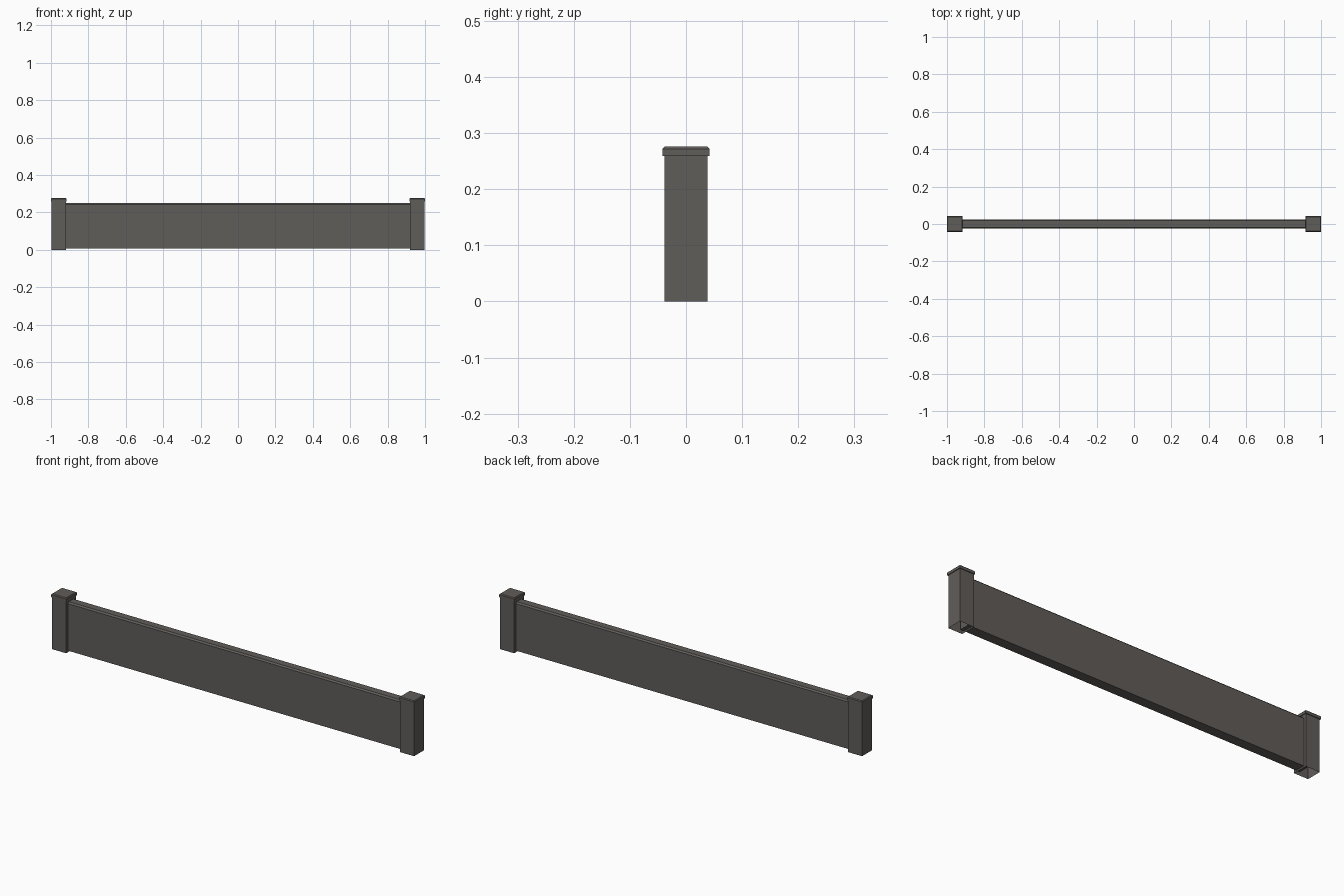
import bpy, bmesh

if "Cube" in bpy.data.objects:
    bpy.data.objects.remove(bpy.data.objects["Cube"])

# One flat colour for the whole barrier
mat = bpy.data.materials.new("dark warm grey")
mat.diffuse_color = (0.118, 0.109, 0.101, 1)
mat.use_nodes = True
mat.node_tree.nodes["Principled BSDF"].inputs["Base Color"].default_value = mat.diffuse_color


def box(name, x, y, z, chamfer=0.0, open_bottom=False):
    """Box from (min, max) ranges, with chamfered top rim and optional open bottom."""
    bm = bmesh.new()
    bmesh.ops.create_cube(bm, size=1)
    for v in bm.verts:
        for i, (lo, hi) in enumerate((x, y, z)):
            v.co[i] = hi if v.co[i] > 0 else lo
    if chamfer:
        rim = [e for e in bm.edges if all(v.co.z == max(w.co.z for w in bm.verts) for v in e.verts)]
        bmesh.ops.bevel(bm, geom=rim, offset=chamfer, segments=1, affect='EDGES')
    if open_bottom:
        bm.normal_update()
        bmesh.ops.delete(bm, geom=[f for f in bm.faces if f.normal.z < -0.9], context='FACES_ONLY')
    me = bpy.data.meshes.new(name)
    bm.to_mesh(me)
    bm.free()
    me.materials.append(mat)
    ob = bpy.data.objects.new(name, me)
    bpy.context.collection.objects.link(ob)
    return ob


# Posts, hollow underneath, with chamfered caps
for side, c in (("left", -0.958), ("right", 0.958)):
    box(side + "_post", (c - 0.0385, c + 0.0385), (-0.0385, 0.0385), (0, 0.26), open_bottom=True)
    box(side + "_cap", (c - 0.042, c + 0.042), (-0.042, 0.042), (0.259, 0.276), 0.004)

# Long board with chamfered top edge, its ends tucked into the posts
box("board", (-0.94, 0.94), (-0.025, 0.025), (0.008, 0.249), 0.007)
